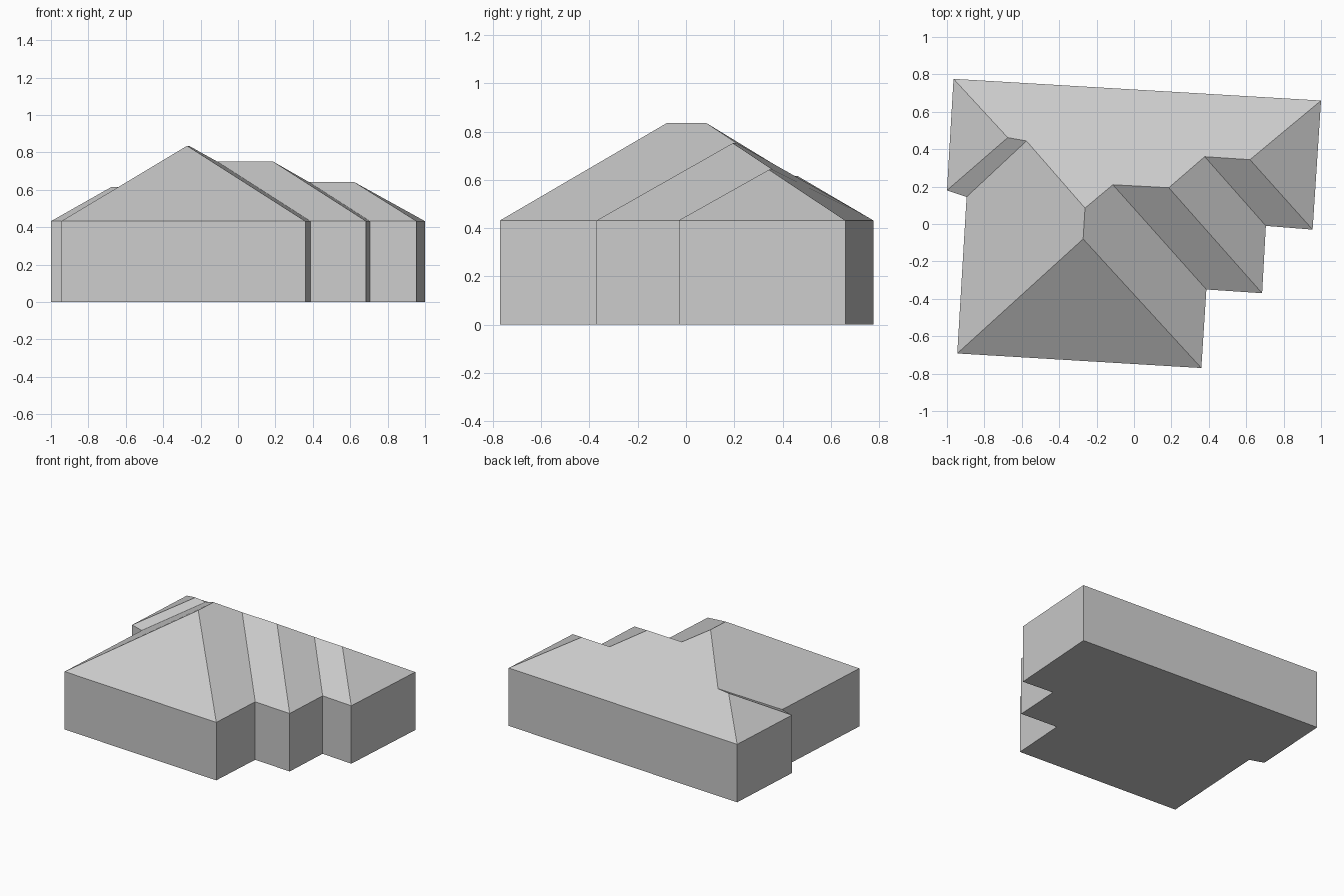
import bpy
import bmesh

cube = bpy.data.objects.get("Cube")
if cube:
    bpy.data.objects.remove(cube, do_unlink=True)

EAVES = 0.432

# Footprint corners, counter-clockwise from the front right
footprint = {
    "A": (-0.945, -0.692), "B": (0.36, -0.77), "C": (0.387, -0.35),
    "D": (0.685, -0.37), "E": (0.705, -0.01), "F": (0.955, -0.03),
    "G": (1.0, 0.66), "H": (-0.965, 0.776), "I": (-1.0, 0.18),
    "J": (-0.895, 0.145),
}

# Ends of the four stepped ridges
ridges = {
    "p": (-0.272, -0.08, 0.835), "q": (-0.262, 0.085, 0.835),
    "r": (-0.113, 0.21, 0.752), "s": (0.186, 0.194, 0.752),
    "t": (0.378, 0.36, 0.642), "u": (0.62, 0.344, 0.642),
    "v": (-0.575, 0.444, 0.616), "w": (-0.675, 0.462, 0.616),
}

# Roof planes, each listed by its corners
roof_planes = ["ABp", "BCrqp", "CDsr", "DEts", "EFut", "FGu",
               "GHwvqrstu", "HIw", "IJvw", "JApqv"]

grey = bpy.data.materials.new("plain_grey")
grey.use_nodes = True
colour = (0.6, 0.6, 0.6, 1.0)
grey.diffuse_color = colour
grey.node_tree.nodes["Principled BSDF"].inputs["Base Color"].default_value = colour


def add_object(name, bm):
    mesh = bpy.data.meshes.new(name)
    bm.to_mesh(mesh)
    bm.free()
    mesh.materials.append(grey)
    obj = bpy.data.objects.new(name, mesh)
    bpy.context.collection.objects.link(obj)
    return obj


# Walls and floor: footprint raised to the eaves
bm = bmesh.new()
low = [bm.verts.new((x, y, 0)) for x, y in footprint.values()]
high = [bm.verts.new((x, y, EAVES)) for x, y in footprint.values()]
bm.faces.new(low[::-1])
for i in range(len(low)):
    j = (i + 1) % len(low)
    bm.faces.new((low[i], low[j], high[j], high[i]))
add_object("walls", bm)

# Hipped roof with valleys between the stepped wings
bm = bmesh.new()
corners = {k: bm.verts.new((x, y, EAVES)) for k, (x, y) in footprint.items()}
corners.update({k: bm.verts.new(co) for k, co in ridges.items()})
for plane in roof_planes:
    bm.faces.new([corners[k] for k in plane])
add_object("roof", bm)
